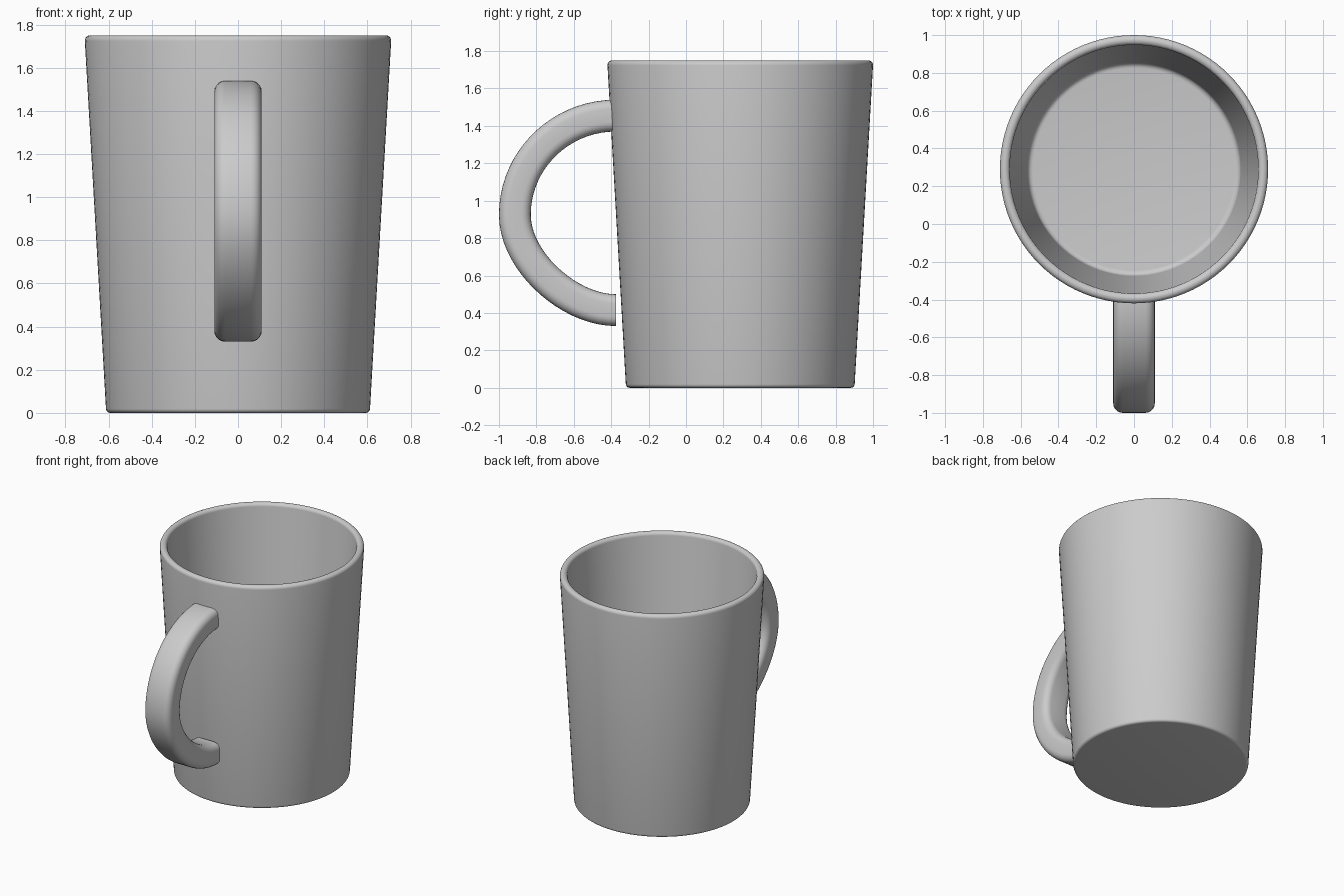
import bpy, bmesh, math
from mathutils import Vector
from mathutils.geometry import interpolate_bezier

if "Cube" in bpy.data.objects:
    bpy.data.objects.remove(bpy.data.objects["Cube"])

grey = bpy.data.materials.new("light grey ceramic")
grey.diffuse_color = (0.6, 0.6, 0.6, 1)
grey.use_nodes = True
grey.node_tree.nodes["Principled BSDF"].inputs["Base Color"].default_value = grey.diffuse_color


def finish(name, bm, angle):
    """Turn a bmesh into a smooth-shaded object."""
    bmesh.ops.recalc_face_normals(bm, faces=bm.faces)
    me = bpy.data.meshes.new(name)
    bm.to_mesh(me)
    bm.free()
    me.materials.append(grey)
    ob = bpy.data.objects.new(name, me)
    bpy.context.collection.objects.link(ob)
    bpy.ops.object.select_all(action='DESELECT')
    ob.select_set(True)
    bpy.context.view_layer.objects.active = ob
    bpy.ops.object.shade_smooth_by_angle(angle=math.radians(angle))
    return ob


def bridge(bm, rings):
    """Join consecutive closed rings of vertices with quads."""
    for a, b in zip(rings, rings[1:]):
        n = len(a)
        for i in range(n):
            j = (i + 1) % n
            bm.faces.new((a[i], a[j], b[j], b[i]))


def arc(cx, cz, r, a0, a1, n=5):
    return [(cx + r * math.cos(math.radians(a0 + (a1 - a0) * i / n)),
             cz + r * math.sin(math.radians(a0 + (a1 - a0) * i / n))) for i in range(n + 1)]


# Cup: lathed wall with rounded foot, rounded lip and a filleted inner floor
SEG = 96
CUP_Y = 0.29
profile = (arc(0.592, 0.02, 0.02, -90, -3)
           + arc(0.685, 1.725, 0.025, -3, 90)
           + arc(0.683, 1.725, 0.025, 90, 177)
           + arc(0.535, 0.09, 0.03, -3, -90))
bm = bmesh.new()
rings = []
for r, z in profile:
    rings.append([bm.verts.new((r * math.cos(2 * math.pi * i / SEG),
                                CUP_Y + r * math.sin(2 * math.pi * i / SEG), z))
                  for i in range(SEG)])
bridge(bm, rings)
bm.faces.new(rings[0])
bm.faces.new(rings[-1])
finish("cup", bm, 40)

# Handle: rounded rectangle swept along a C-shaped path
top, mid, low = Vector((0, -0.375, 1.455)), Vector((0, -0.915, 0.925)), Vector((0, -0.375, 0.415))
path = interpolate_bezier(top, top + Vector((0, -0.30, 0)), mid + Vector((0, 0, 0.29)), mid, 20)
path += interpolate_bezier(mid, mid + Vector((0, 0, -0.25)), low + Vector((0, -0.25, 0)), low, 20)[1:]
HW, HT, CR = 0.11, 0.085, 0.05
section = (arc(HW - CR, HT - CR, CR, 0, 90) + arc(CR - HW, HT - CR, CR, 90, 180)
           + arc(CR - HW, CR - HT, CR, 180, 270) + arc(HW - CR, CR - HT, CR, 270, 360))
bm = bmesh.new()
rings = []
for k, p in enumerate(path):
    t = (path[min(k + 1, len(path) - 1)] - path[max(k - 1, 0)]).normalized()
    if k in (0, len(path) - 1):
        t = Vector((0, -1 if k == 0 else 1, 0))
    out = Vector((0, t.z, -t.y))
    rings.append([bm.verts.new(p + Vector((u, 0, 0)) + out * v) for u, v in section])
bridge(bm, rings)
bm.faces.new(rings[0])
bm.faces.new(rings[-1])
finish("handle", bm, 40)
